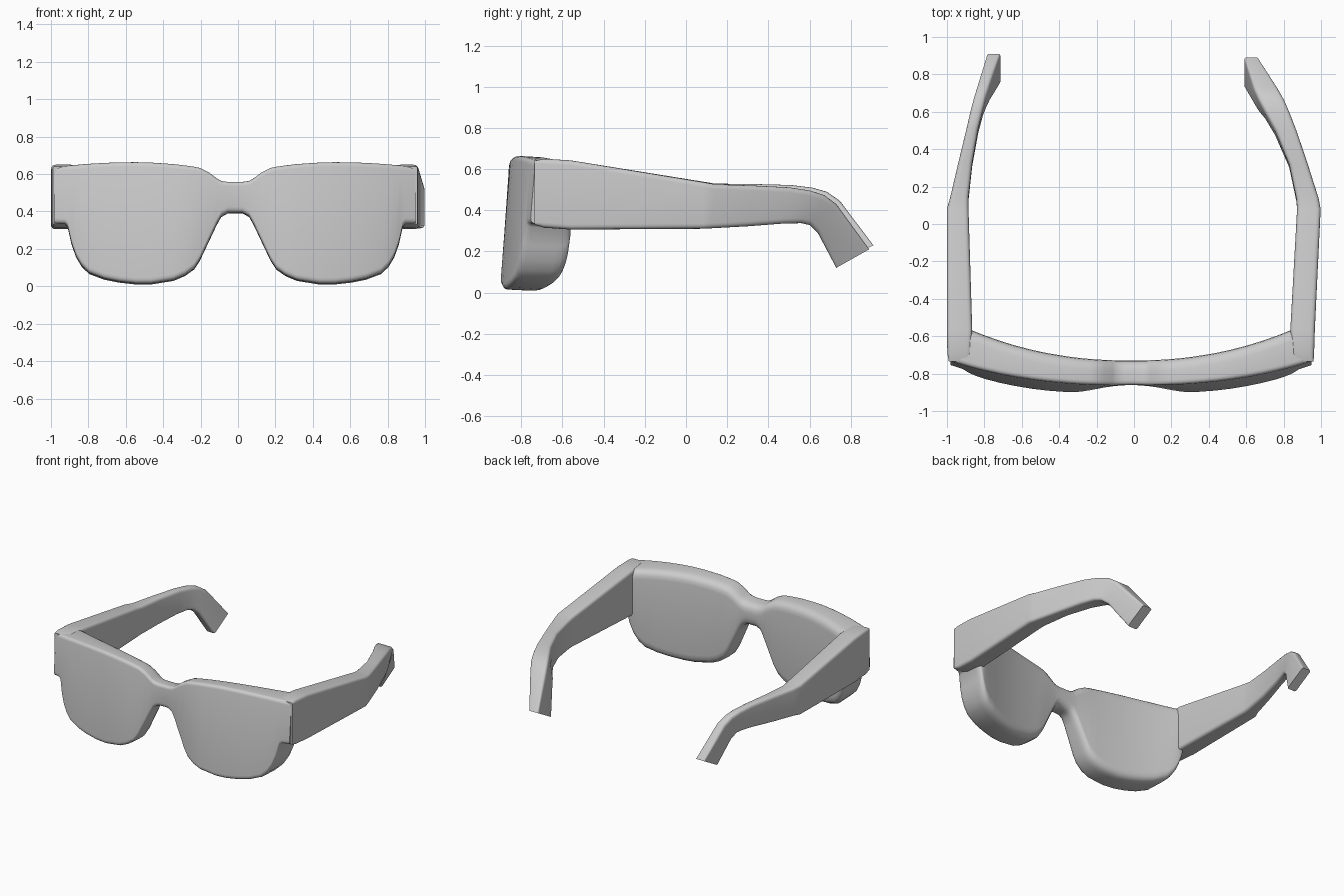
import bpy
import bmesh
from math import radians
from mathutils import Vector

if "Cube" in bpy.data.objects:
    bpy.data.objects.remove(bpy.data.objects["Cube"], do_unlink=True)

# Single plain grey finish
grey = bpy.data.materials.new("light grey")
grey.use_nodes = True
colour = (0.6, 0.6, 0.6, 1)
grey.diffuse_color = colour
grey.node_tree.nodes["Principled BSDF"].inputs["Base Color"].default_value = colour

CENTRE = -0.015   # the front sits slightly off the middle
STEPS = 4         # segments per rounded corner


def rounded_ring(corners, radii):
    """Round each corner of a quadrilateral with a small quadratic curve."""
    ring = []
    for i, corner in enumerate(corners):
        before = corners[i - 1] - corner
        after = corners[(i + 1) % len(corners)] - corner
        start = corner + before.normalized() * min(radii[i], before.length * 0.45)
        end = corner + after.normalized() * min(radii[i], after.length * 0.45)
        for k in range(STEPS + 1):
            t = k / STEPS
            ring.append(start * (1 - t) ** 2 + corner * 2 * t * (1 - t) + end * t ** 2)
    return ring


def loft(name, rings, sharp_angle):
    """Skin a row of rings and cap both ends."""
    bm = bmesh.new()
    rows = [[bm.verts.new(p) for p in ring] for ring in rings]
    count = len(rows[0])
    for a, b in zip(rows, rows[1:]):
        for i in range(count):
            j = (i + 1) % count
            bm.faces.new((a[i], a[j], b[j], b[i]))
    bm.faces.new(rows[0])
    bm.faces.new(rows[-1])
    bmesh.ops.recalc_face_normals(bm, faces=bm.faces)
    mesh = bpy.data.meshes.new(name)
    bm.to_mesh(mesh)
    bm.free()
    mesh.materials.append(grey)
    obj = bpy.data.objects.new(name, mesh)
    bpy.context.collection.objects.link(obj)
    bpy.ops.object.select_all(action="DESELECT")
    obj.select_set(True)
    bpy.context.view_layer.objects.active = obj
    bpy.ops.object.shade_smooth_by_angle(angle=radians(sharp_angle))
    return obj


# Front: distance from the middle, top edge, bottom edge
half_outline = [
    (0, .56, .385), (.04, .56, .385), (.075, .565, .365), (.1, .58, .32),
    (.14, .61, .235), (.19, .635, .13), (.22, .641, .085), (.27, .648, .05),
    (.33, .655, .025), (.45, .663, .006), (.53, .665, .006), (.62, .664, .016),
    (.7, .661, .032), (.78, .656, .062), (.82, .653, .1), (.85, .65, .15),
    (.875, .648, .22), (.895, .646, .31), (.91, .645, .325), (.965, .638, .325),
]


def front_ring(side, x, top, bottom):
    face = -0.86 + 0.125 * (x / 0.95) ** 2.5
    back = min(-0.73 + 0.165 * (x / 0.86) ** 2.2, -0.56)
    lean = 0.08 * min(1, x / 0.3)

    def point(y, z):
        return Vector((CENTRE + side * x, y, z))

    corners = [
        point(face - lean * (0.66 - top), top),
        point(back, top - 0.01),
        point(back, bottom),
        point(face - lean * (0.66 - bottom), bottom + 0.01),
    ]
    return rounded_ring(corners, (0.025, 0.06, 0.07, 0.03))


columns = [(-1, *c) for c in reversed(half_outline[1:])] + [(1, *c) for c in half_outline]
loft("lens_front", [front_ring(*c) for c in columns], 50)

# Temple arm side profile: top y, top z, bottom y, bottom z
arm_profile = [
    (-.735, .64, -.735, .33), (-.69, .65, -.69, .315), (-.56, .642, -.56, .306),
    (.08, .537, .08, .31), (.14, .526, .12, .312), (.32, .52, .3, .322),
    (.5, .511, .47, .335), (.6, .496, .56, .337), (.67, .474, .6, .328),
    (.73, .43, .64, .29), (.89, .21, .73, .12),
]
# Outer and inner distance from the middle at each station
left_widths = [
    (.96, .86), (.963, .845), (.967, .836), (.998, .872), (.987, .868),
    (.93, .83), (.87, .755), (.832, .7), (.803, .665), (.77, .64), (.665, .59),
]
right_widths = [
    (.99, .88), (.998, .87), (1, .865), (1, .885), (.983, .885),
    (.94, .865), (.896, .833), (.873, .808), (.855, .79), (.837, .77), (.785, .715),
]


def arm(name, side, widths, tip_shift):
    rings = []
    for i, ((ty, tz, by, bz), (outer, inner)) in enumerate(zip(arm_profile, widths)):
        shift = tip_shift * max(0, ty) / 0.89
        corners = [
            Vector((side * outer, ty + shift, tz + shift)),
            Vector((side * inner, ty + shift, tz + shift)),
            Vector((side * inner, by + shift, bz + shift)),
            Vector((side * outer, by + shift, bz + shift)),
        ]
        soft = 0.012 if i in (0, len(widths) - 1) else 0.025
        rings.append(rounded_ring(corners, (soft,) * 4))
    loft(name, rings, 40)


arm("left_arm", 1, left_widths, 0)
arm("right_arm", -1, right_widths, 0.02)
